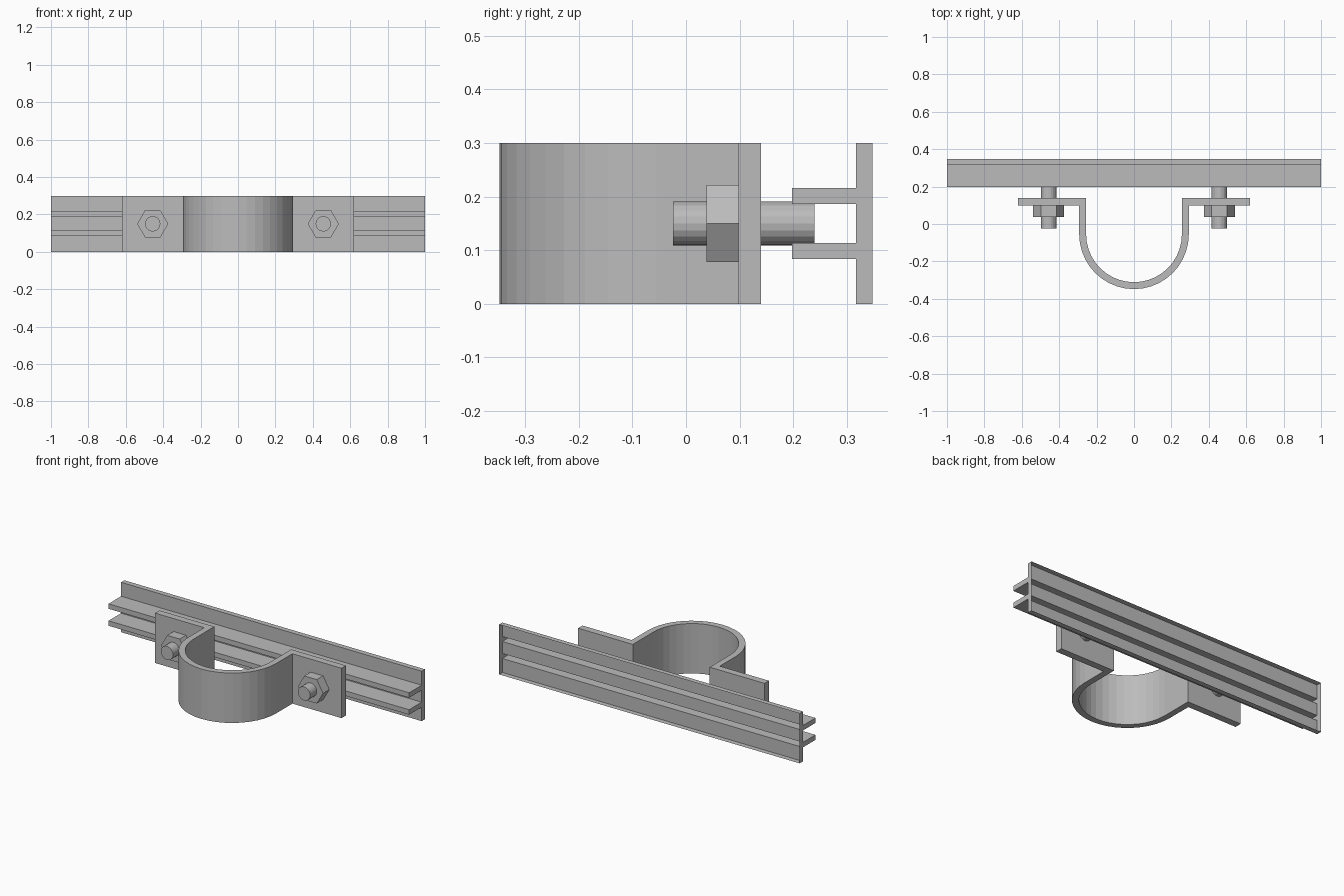
import bpy, bmesh, math

cube = bpy.data.objects.get("Cube")
if cube:
    bpy.data.objects.remove(cube, do_unlink=True)

steel = bpy.data.materials.new("grey steel")
steel.use_nodes = True
GREY = (0.5, 0.5, 0.5, 1)
steel.diffuse_color = GREY
steel.node_tree.nodes["Principled BSDF"].inputs["Base Color"].default_value = GREY


def extrude(name, outline, place, start, end, open_side=False):
    """Sweep a closed 2D outline from start to end; open_side omits the last wall."""
    bm = bmesh.new()
    a = [bm.verts.new(place(u, v, start)) for u, v in outline]
    b = [bm.verts.new(place(u, v, end)) for u, v in outline]
    bm.faces.new(a)
    bm.faces.new(b[::-1])
    n = len(outline)
    for i in range(n - 1 if open_side else n):
        j = (i + 1) % n
        bm.faces.new((a[i], b[i], b[j], a[j]))
    bmesh.ops.recalc_face_normals(bm, faces=bm.faces)
    mesh = bpy.data.meshes.new(name)
    bm.to_mesh(mesh)
    bm.free()
    mesh.materials.append(steel)
    obj = bpy.data.objects.new(name, mesh)
    bpy.context.collection.objects.link(obj)
    return obj


def ring(radius, sides, cx, cz):
    return [(cx + radius * math.cos(math.tau * i / sides),
             cz + radius * math.sin(math.tau * i / sides)) for i in range(sides)]


def along_x(u, v, d):
    return (d, u, v)


def along_y(u, v, d):
    return (u, d, v)


def along_z(u, v, d):
    return (u, v, d)


# Rail: a thin plate with two hollow fins, open along its back
BACK, PLATE, FIN, HEIGHT = 0.348, 0.317, 0.198, 0.3
rail = [(BACK, 0), (PLATE, 0)]
for low, high in ((0.084, 0.114), (0.186, 0.216)):
    rail += [(PLATE, low), (FIN, low), (FIN, high), (PLATE, high)]
rail += [(PLATE, HEIGHT), (BACK, HEIGHT)]
extrude("rail", rail, along_x, -1, 1, open_side=True)

# Clamp strap: half-round loop with a flat flange on each side
OUTER, INNER, CENTRE, STEPS = 0.293, 0.256, -0.055, 20
FRONT, REAR, TIP = 0.098, 0.14, 0.62


def arc(radius):
    return [(-radius * math.cos(math.pi * i / STEPS),
             CENTRE - radius * math.sin(math.pi * i / STEPS)) for i in range(STEPS + 1)]


strap = [(-TIP, REAR), (-TIP, FRONT), (-OUTER, FRONT)] + arc(OUTER)
strap += [(OUTER, FRONT), (TIP, FRONT), (TIP, REAR), (INNER, REAR)]
strap += arc(INNER)[::-1] + [(-INNER, REAR)]
extrude("clamp_strap", strap, along_z, 0, HEIGHT)

# Bolts and hexagonal nuts
for side, sign in (("left", 1), ("right", -1)):
    x = sign * 0.456
    extrude(side + "_bolt", ring(0.041, 20, x, 0.15), along_y, -0.024, 0.24)
    extrude(side + "_nut", ring(0.083, 6, x, 0.15), along_y, 0.038, FRONT)
